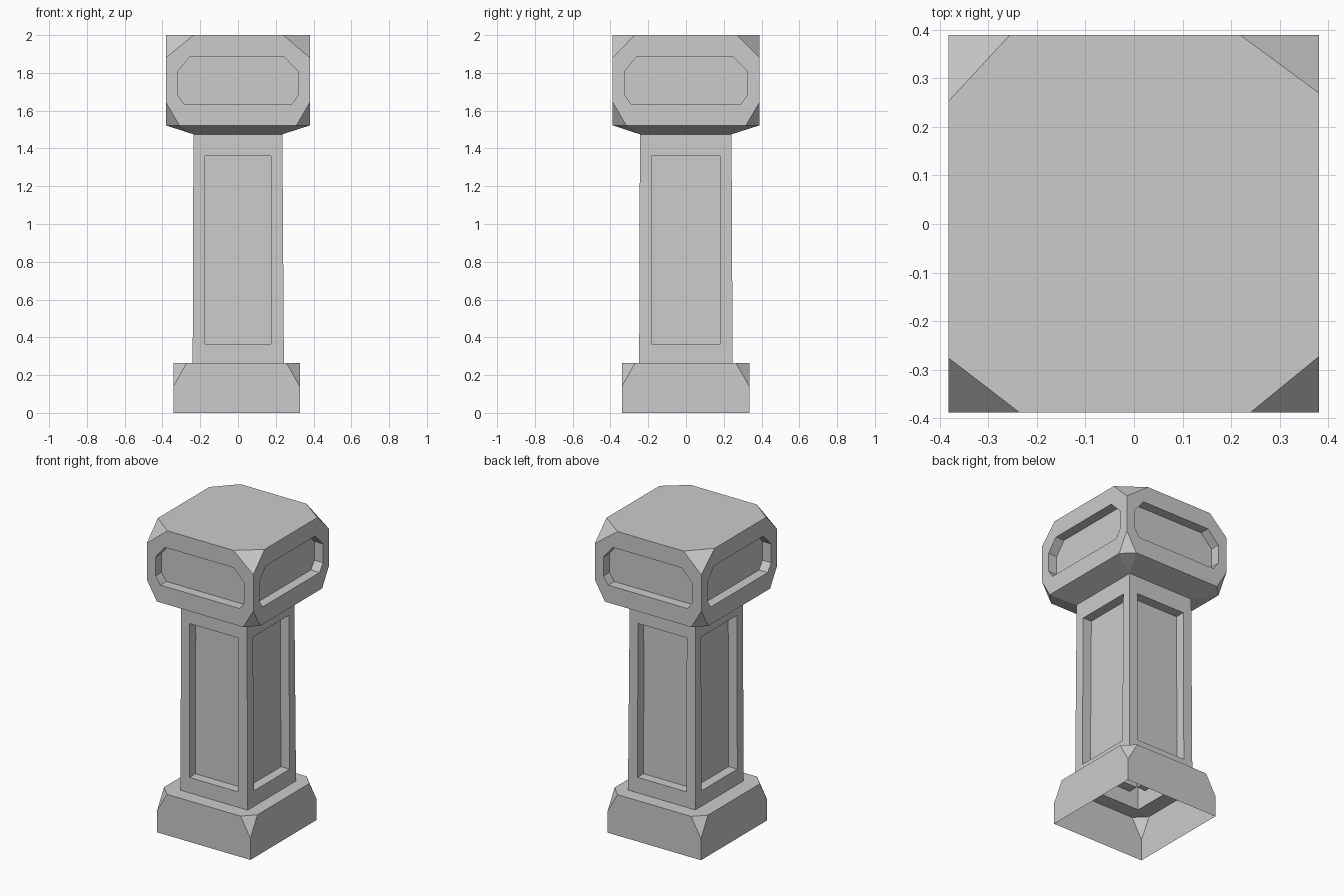
import bpy
import bmesh
from mathutils import Vector
from mathutils.geometry import intersect_line_plane

if "Cube" in bpy.data.objects:
    bpy.data.objects.remove(bpy.data.objects["Cube"])

stone = bpy.data.materials.new("grey_stone")
stone.use_nodes = True
stone.diffuse_color = (0.6, 0.6, 0.6, 1)
stone.node_tree.nodes["Principled BSDF"].inputs["Base Color"].default_value = stone.diffuse_color

RECESS = 0.062
FRONT, BACK = Vector((0, -1, 0)), Vector((0, 1, 0))
LEFT, RIGHT = Vector((1, 0, 0)), Vector((-1, 0, 0))
UP, DOWN = Vector((0, 0, 1)), Vector((0, 0, -1))
SIDES = (FRONT, BACK, LEFT, RIGHT)


def rect(x0, x1, y0, y1, z):
    return [Vector(p) for p in ((x0, y0, z), (x1, y0, z), (x1, y1, z), (x0, y1, z))]


def shell(bottom, top):
    """Closed block between two rectangles."""
    bm = bmesh.new()
    lo = [bm.verts.new(p) for p in bottom]
    hi = [bm.verts.new(p) for p in top]
    bm.faces.new(lo[::-1])
    bm.faces.new(hi)
    for i in range(4):
        j = (i + 1) % 4
        bm.faces.new((lo[i], lo[j], hi[j], hi[i]))
    return bm


def facing(bm, direction):
    """Outermost face that looks in a direction."""
    bm.normal_update()
    faces = [f for f in bm.faces if f.normal.dot(direction) > 0.95]
    return max(faces, key=lambda f: f.calc_center_median().dot(direction))


def cut_corner(bm, corner, dx, dy, dz):
    """Slice off a corner by the given lengths along its three edges."""
    sign = Vector([1 if c > 0 else -1 for c in corner])
    normal = Vector((sign.x / dx, sign.y / dy, 1 / dz)).normalized()
    cut = bmesh.ops.bisect_plane(
        bm, geom=bm.verts[:] + bm.edges[:] + bm.faces[:], dist=1e-5,
        plane_co=corner - Vector((sign.x * dx, 0, 0)), plane_no=normal, clear_outer=True)
    edges = [g for g in cut["geom_cut"] if isinstance(g, bmesh.types.BMEdge)]
    bmesh.ops.contextual_create(bm, geom=edges)


def stitch(bm, face, points):
    """Replace a face by a frame that leads from its outline to an inner loop."""
    outer = list(face.verts)
    bmesh.ops.delete(bm, geom=[face], context='FACES_ONLY')
    inner = [bm.verts.new(p) for p in points]
    near = [min(inner, key=lambda v: (v.co - o.co).length) for o in outer]
    for i, a in enumerate(outer):
        j = (i + 1) % len(outer)
        loop = [a, outer[j], near[j]]
        if near[i] is not near[j]:
            loop.append(near[i])
        bm.faces.new(loop)
    return inner


def recess(bm, direction, profile):
    """Sink a panel, given as (across, height) points, into one side."""
    face = facing(bm, direction)
    across = UP.cross(direction)
    centre, normal = face.calc_center_median(), face.normal.copy()
    points = []
    for u, z in profile:
        p = across * u + UP * z
        points.append(intersect_line_plane(p, p + direction, centre, normal))
    rim = stitch(bm, face, points)
    floor = [bm.verts.new(v.co - direction * RECESS) for v in rim]
    for i in range(len(rim)):
        j = (i + 1) % len(rim)
        bm.faces.new((rim[i], rim[j], floor[j], floor[i]))
    bm.faces.new(floor)


def finish(bm, name):
    bmesh.ops.recalc_face_normals(bm, faces=bm.faces[:])
    mesh = bpy.data.meshes.new(name)
    bm.to_mesh(mesh)
    bm.free()
    mesh.materials.append(stone)
    bpy.context.collection.objects.link(bpy.data.objects.new(name, mesh))


shaft_foot = rect(-0.24, 0.243, -0.248, 0.247, 0.265)
shaft_head = rect(-0.236, 0.235, -0.244, 0.241, 1.475)

# Plinth: hollow block, open below, with clipped upper corners
top = rect(-0.342, 0.327, -0.34, 0.335, 0.265)
bm = shell([Vector((p.x, p.y, 0)) for p in top], top)
for corner in top:
    cut_corner(bm, corner, 0.071, 0.071, 0.125)
stitch(bm, facing(bm, UP), shaft_foot)
bmesh.ops.delete(bm, geom=[facing(bm, DOWN)], context='FACES_ONLY')
finish(bm, "plinth")

# Shaft: open tube with a tall sunk panel on each side
bm = shell(shaft_foot, shaft_head)
for direction in (UP, DOWN):
    bmesh.ops.delete(bm, geom=[facing(bm, direction)], context='FACES_ONLY')
for side in SIDES:
    w = 0.175 if side.y else 0.183
    recess(bm, side, [(-w, 0.365), (w, 0.365), (w, 1.36), (-w, 1.36)])
finish(bm, "shaft")

# Capital: clipped block with eight-sided panels, tapering down to the shaft
top = rect(-0.382, 0.381, -0.388, 0.389, 2.0)
bottom = [Vector((p.x, p.y, 1.522)) for p in top]
bm = shell(bottom, top)
top_cuts = ((0.147, 0.113), (0.142, 0.116), (0.163, 0.12), (0.127, 0.137))
for corner, (dx, dy) in zip(top, top_cuts):
    cut_corner(bm, corner, dx, dy, 0.12)
for corner in bottom:
    cut_corner(bm, corner, 0.072, 0.072, -0.123)
for side in SIDES:
    w = 0.32 if side.y else 0.326
    recess(bm, side, [(-w, 1.685), (0.035 - w, 1.635), (w - 0.035, 1.635), (w, 1.685),
                      (w, 1.807), (w - 0.08, 1.888), (0.067 - w, 1.888), (-w, 1.807)])
stitch(bm, facing(bm, DOWN), shaft_head)
finish(bm, "capital")
